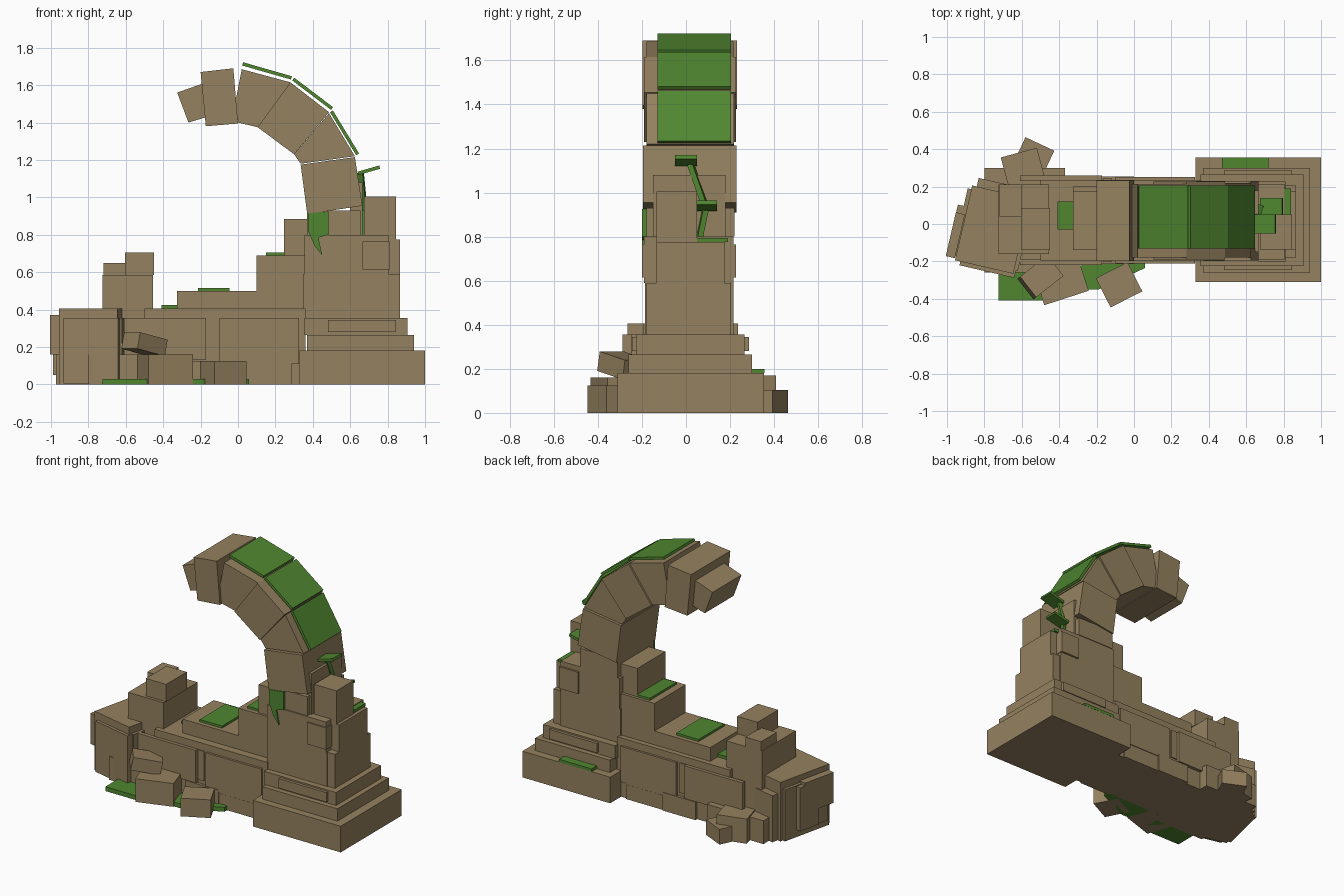
import bpy, math
from mathutils import Matrix, Vector


def material(name, rgb):
    m = bpy.data.materials.new(name)
    m.diffuse_color = (*rgb, 1)
    return m


STONE = material("sandstone", (0.30, 0.22, 0.115))
MOSS = material("moss_green", (0.08, 0.24, 0.03))


def add_mesh(name, verts, faces, mat):
    me = bpy.data.meshes.new(name)
    me.from_pydata(verts, [], faces)
    me.materials.append(mat)
    ob = bpy.data.objects.new(name, me)
    bpy.context.collection.objects.link(ob)
    return ob


def prism(name, pts, lo, hi, mat=STONE, axis="y"):
    """Extrude an outline: (x, z) along y, or (x, y) along z."""
    area = sum(a[0] * b[1] - b[0] * a[1] for a, b in zip(pts, pts[1:] + pts[:1]))
    if area < 0:
        pts = pts[::-1]
    n = len(pts)
    if axis == "y":
        v = [(a, hi, b) for a, b in pts] + [(a, lo, b) for a, b in pts]
    else:
        v = [(a, b, lo) for a, b in pts] + [(a, b, hi) for a, b in pts]
    f = [tuple(range(n))[::-1], tuple(range(n, 2 * n))]
    f += [(i, (i + 1) % n, n + (i + 1) % n, n + i) for i in range(n)]
    return add_mesh(name, v, f, mat)


def block(name, x, y, z, mat=STONE):
    return prism(name, [(x[0], y[0]), (x[1], y[0]), (x[1], y[1]), (x[0], y[1])],
                 z[0], z[1], mat, "z")


def rock(name, centre, size, turn=0, tilt=0, mat=STONE):
    a, b, c = (s / 2 for s in size)
    ob = block(name, (-a, a), (-b, b), (-c, c), mat)
    rot = Matrix.Rotation(math.radians(turn), 4, "Z") @ Matrix.Rotation(math.radians(tilt), 4, "Y")
    ob.data.transform(Matrix.Translation(centre) @ rot)
    return ob


def strip(name, p, q, width, thick, mat):
    """Bar between two points."""
    p, q = Vector(p), Vector(q)
    ob = block(name, (-width / 2, width / 2), (-thick / 2, thick / 2), (0, (q - p).length), mat)
    ob.data.transform(Matrix.Translation(p) @ (q - p).to_track_quat("Z", "Y").to_matrix().to_4x4())


# stepped plinth
block("plinth_step_low", (0.33, 1.0), (-0.31, 0.355), (0, 0.18))
block("plinth_step_mid", (0.37, 0.94), (-0.26, 0.30), (0.18, 0.265))
block("plinth_step_top", (0.355, 0.905), (-0.225, 0.265), (0.265, 0.355))
for s, y in (("front", (-0.245, -0.2)), ("back", (0.24, 0.285))):
    block("plinth_ledge_" + s, (0.48, 0.845), y, (0.28, 0.345))

# column
block("column_core", (0.40, 0.865), (-0.135, 0.175), (0.355, 0.775))
block("column_lower", (0.35, 0.81), (-0.185, 0.215), (0.355, 0.59))
block("column_lower_corner", (0.60, 0.865), (-0.18, 0.205), (0.355, 0.59))
block("column_middle", (0.355, 0.805), (-0.19, 0.215), (0.59, 0.80))
for s, y in (("front", (-0.2, -0.13)), ("back", (0.17, 0.228))):
    block("column_side_stone_" + s, (0.665, 0.81), y, (0.615, 0.765))
block("column_upper", (0.37, 0.655), (-0.18, 0.22), (0.80, 0.93))
block("column_rear_stone", (0.60, 0.665), (-0.15, 0.18), (0.80, 1.08))
block("column_buttress", (0.675, 0.845), (-0.135, 0.05), (0.60, 1.005))

# hooked arch
arch = [
    ("arch_base", [(0.37, 0.91), (0.665, 0.955), (0.625, 1.215), (0.335, 1.175)], (-0.195, 0.23)),
    ("arch_lower", [(0.335, 1.18), (0.625, 1.22), (0.487, 1.45), (0.30, 1.23)], (-0.18, 0.218)),
    ("arch_middle", [(0.30, 1.23), (0.487, 1.455), (0.28, 1.615), (0.105, 1.375)], (-0.19, 0.227)),
    ("arch_upper", [(0.105, 1.375), (0.28, 1.615), (0.02, 1.685), (-0.012, 1.52), (0.0, 1.40)], (-0.18, 0.215)),
    ("arch_head", [(-0.2, 1.67), (-0.025, 1.69), (0.0, 1.395), (-0.172, 1.38)], (-0.197, 0.232)),
    ("arch_tip", [(-0.325, 1.56), (-0.19, 1.608), (-0.165, 1.43), (-0.265, 1.40)], (-0.14, 0.175)),
]
for name, pts, (lo, hi) in arch:
    prism(name, pts, lo, hi)

# moss sheets along the arch back
for i, (a, b) in enumerate([((0.022, 1.705), (0.283, 1.63)), ((0.29, 1.625), (0.497, 1.468)),
                            ((0.492, 1.455), (0.632, 1.225))]):
    d = (Vector(b) - Vector(a)).normalized() * 0.018
    n = Vector((-d.y, d.x))
    prism(f"arch_moss_{i}", [a, b, tuple(Vector(b) + n), tuple(Vector(a) + n)], -0.13, 0.205, MOSS)

# broken wall and its stairs
block("wall_core", (-0.50, 0.36), (-0.195, 0.235), (0, 0.405))
block("wall_foot", (-0.25, 0.285), (-0.205, 0.245), (0, 0.11))
block("stair_low", (-0.325, 0.36), (-0.14, 0.20), (0.40, 0.50))
block("stair_middle", (0.10, 0.37), (-0.14, 0.20), (0.50, 0.69))
block("stair_high", (0.245, 0.38), (-0.125, 0.18), (0.69, 0.885))
for s, y, t in (("front", -0.19, -0.02), ("back", 0.23, 0.02)):
    panels = [(-0.10, 0.325, 0.11, 0.355, 1), (-0.165, -0.118, 0.15, 0.355, 0.6),
              (-0.61, -0.17, 0.13, 0.355, 1.4), (-0.25, 0.0, 0.0, 0.125, 1.2),
              (0.0, 0.28, 0.0, 0.10, 0.8)]
    for i, (x0, x1, z0, z1, k) in enumerate(panels):
        block(f"wall_panel_{s}_{i}", (x0, x1), sorted((y, y + t * k)), (z0, z1))

# tower stump
block("stump_footing", (-0.80, -0.37), (-0.26, 0.30), (0, 0.16))
block("stump_body", (-0.725, -0.455), (-0.16, 0.21), (0, 0.585))
block("stump_top_high", (-0.605, -0.45), (-0.14, 0.085), (0.585, 0.705))
block("stump_top_low", (-0.72, -0.60), (0.04, 0.21), (0.585, 0.65))

# turned end of the wall
rock("wall_end", (-0.755, -0.03, 0.203), (0.32, 0.41, 0.406), -13)
rock("wall_end_core", (-0.755, -0.03, 0.178), (0.36, 0.37, 0.355), -13)
rock("wall_end_front_slab", (-0.78, -0.225, 0.18), (0.30, 0.06, 0.35), -13)
rock("wall_end_back_slab", (-0.72, 0.19, 0.16), (0.24, 0.06, 0.32), -13)
rock("wall_end_side_slab", (-0.955, -0.06, 0.265), (0.05, 0.24, 0.21), -13)
rock("wall_end_side_stone", (-0.935, 0.02, 0.20), (0.05, 0.16, 0.30), -13)
rock("wall_end_low_stone", (-0.95, -0.08, 0.12), (0.05, 0.12, 0.14), -13)

# fallen rocks
rock("rock_front_right", (-0.08, -0.325, 0.0625), (0.19, 0.175, 0.125), 27)
rock("rock_front_middle", (-0.39, -0.305, 0.08), (0.25, 0.19, 0.16), 18)
rock("rock_front_top", (-0.50, -0.285, 0.215), (0.19, 0.14, 0.09), 38, 12)
rock("rock_back_large", (-0.59, 0.285, 0.085), (0.20, 0.20, 0.17), 15)
rock("rock_back_small", (-0.535, 0.36, 0.0525), (0.17, 0.15, 0.105), -25)
rock("rock_back_left", (-0.72, 0.22, 0.06), (0.14, 0.14, 0.12), -8)

# moss on the ledges
block("moss_wall", (-0.41, -0.325), (-0.03, 0.12), (0.40, 0.425), MOSS)
block("moss_stair_low", (-0.215, -0.045), (-0.11, 0.17), (0.50, 0.515), MOSS)
block("moss_stair_middle", (0.15, 0.245), (-0.11, 0.18), (0.69, 0.705), MOSS)
block("moss_plinth", (0.47, 0.72), (0.30, 0.356), (0.18, 0.20), MOSS)
block("moss_column", (0.67, 0.84), (0.05, 0.19), (0.775, 0.795), MOSS)

# moss on the ground
block("moss_ground_left", (-0.725, -0.41), (-0.41, -0.25), (0, 0.03), MOSS)
prism("moss_ground_right", [(-0.29, -0.35), (-0.19, -0.35), (0.06, -0.235), (0.06, -0.19),
                            (-0.28, -0.19)], 0, 0.03, MOSS, "z")

# hanging moss on the column front
prism("hanging_moss", [(0.375, 0.915), (0.485, 0.925), (0.485, 0.80), (0.43, 0.785), (0.45, 0.69),
                       (0.41, 0.74), (0.375, 0.82)], -0.199, -0.18, MOSS)

# climbing plant
stem = [(0.68, 0.06, 0.785), (0.675, 0.09, 0.93), (0.655, 0.02, 1.13)]
for i in range(2):
    strip(f"plant_stem_{i}", stem[i], stem[i + 1], 0.03, 0.025, MOSS)
rock("plant_leaf_high", (0.70, 0.0, 1.145), (0.12, 0.10, 0.018), 0, -16, MOSS)
rock("plant_leaf_low", (0.735, 0.095, 0.94), (0.12, 0.09, 0.018), 0, -14, MOSS)
